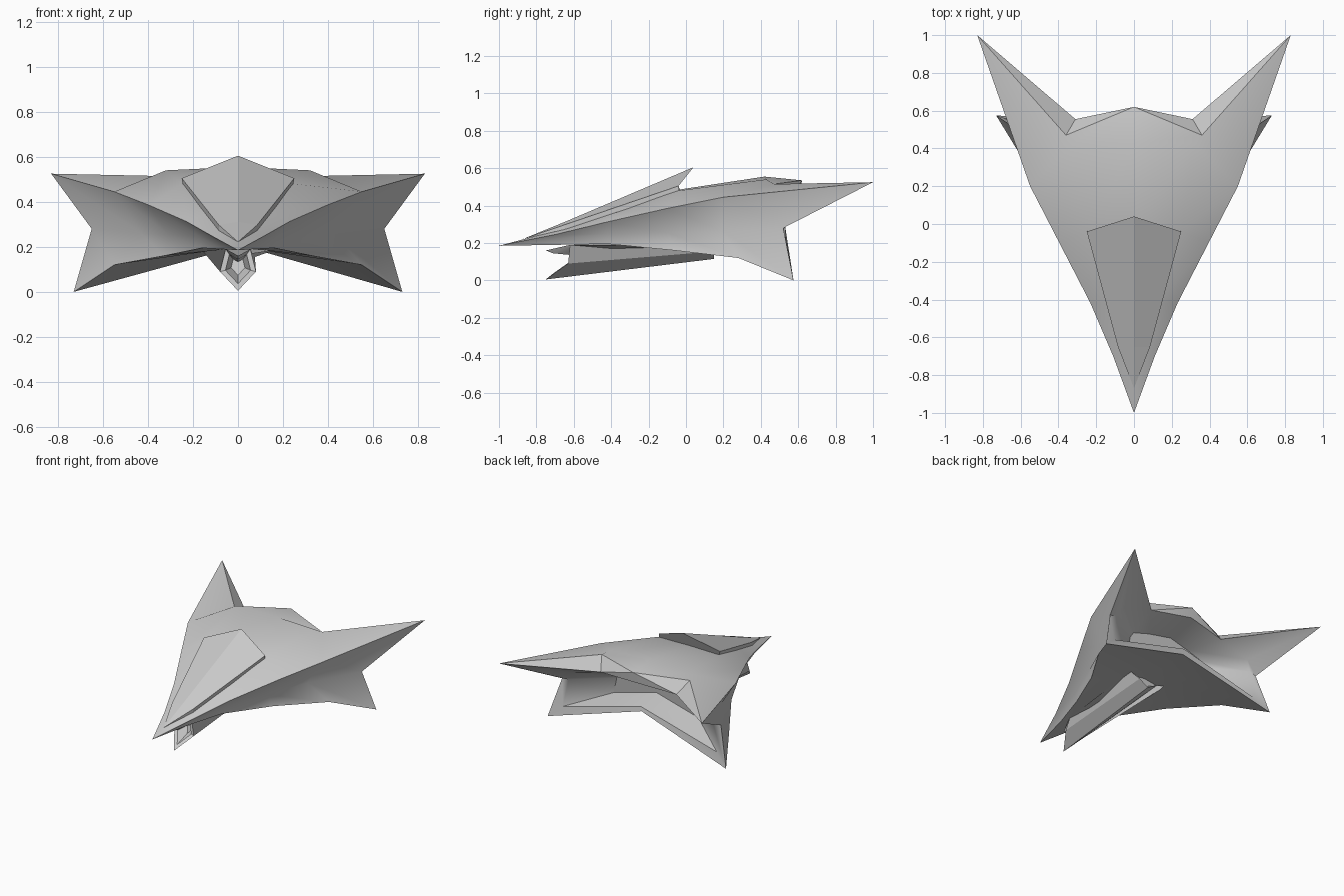
import bpy, bmesh
from mathutils import Vector

if "Cube" in bpy.data.objects:
    bpy.data.objects.remove(bpy.data.objects["Cube"])


def full_ring(half):
    """Close a half section (top centre -> bottom centre) by mirroring in x."""
    half = [Vector(p) for p in half]
    return half + [Vector((-p.x, p.y, p.z)) for p in reversed(half[1:-1])]


def toward(half, centre, f):
    """Shrink a half section toward a centre point."""
    return [Vector(p).lerp(Vector(centre), f) for p in half]


def loft(name, halves, smooth=None):
    bm = bmesh.new()
    rings = [[bm.verts.new(p) for p in full_ring(h)] for h in halves]
    n = len(rings[0])
    for a, b in zip(rings, rings[1:]):
        for i in range(n):
            j = (i + 1) % n
            bm.faces.new((a[i], a[j], b[j], b[i]))
    bm.faces.new(rings[0])
    bm.faces.new(rings[-1])
    bmesh.ops.remove_doubles(bm, verts=bm.verts, dist=0.0005)
    bmesh.ops.recalc_face_normals(bm, faces=bm.faces)
    me = bpy.data.meshes.new(name)
    bm.to_mesh(me)
    bm.free()
    ob = bpy.data.objects.new(name, me)
    bpy.context.collection.objects.link(ob)
    if smooth:
        bpy.ops.object.select_all(action='DESELECT')
        ob.select_set(True)
        bpy.context.view_layer.objects.active = ob
        bpy.ops.object.shade_smooth_by_angle(angle=smooth)
    return ob


# Hull: each section runs top centre, deck edge, wing edge, side valley, fin edge, belly
nose = [(0, -1, 0.185)] * 6
sections = [
    [(0, -.70, .265), (.04, -.70, .265), (.11, -.70, .245), (.085, -.70, .22), (.07, -.70, .19), (0, -.70, .19)],
    [(0, -.42, .36), (.12, -.42, .355), (.23, -.42, .313), (.175, -.42, .248), (.16, -.42, .195), (0, -.42, .195)],
    [(0, -.04, .485), (.25, -.04, .48), (.395, -.10, .385), (.31, -.10, .255), (.33, -.06, .16), (0, -.06, .20)],
    [(0, .42, .555), (.32, .43, .54), (.55, .20, .445), (.43, .20, .26), (.55, .28, .12), (0, .28, .20)],
    # trailing edge: deck lip, wing tip, notch, fin tip
    [(0, .62, .535), (.36, .47, .515), (.83, 1.0, .525), (.65, .52, .28), (.73, .575, 0), (0, .52, .21)],
]
# Rear rim and the recess inside it
rim = [(0, .61, .46), (.31, .555, .43), (.55, .55, .36), (.59, .53, .29), (.63, .54, .085), (0, .53, .25)]
wing_back = sections[-1][:1] + [rim[1]] + sections[-1][2:]
recess = toward(rim, (0, .12, .32), .45)
loft("hull", [nose] + sections + [wing_back, rim, recess], smooth=0.6)

# Canopy: ridge, upper edge, lower edge, base
canopy = [
    [(0, -.87, .222)] * 4,
    [(0, -.65, .312), (.085, -.65, .297), (.085, -.65, .272), (0, -.65, .272)],
    [(0, .04, .605), (.25, -.04, .505), (.245, -.035, .475), (0, -.03, .475)],
]
loft("canopy", canopy)

# Belly pod, flaring into the belly at the tail: upper lip, shoulder, side, keel
mouth = [(0, -.75, .16), (.055, -.62, .19), (.08, -.63, .09), (0, -.75, .005)]
tail = [(0, .15, .21), (.16, .15, .185), (.075, .15, .155), (0, .15, .115)]
front_rim = toward(mouth, (0, -.62, .11), .3)
loft("belly_pod", [
    toward(front_rim, (0, -.45, .12), .45), front_rim, mouth, tail,
    toward(tail, (0, .02, .18), .3),
], smooth=0.5)
